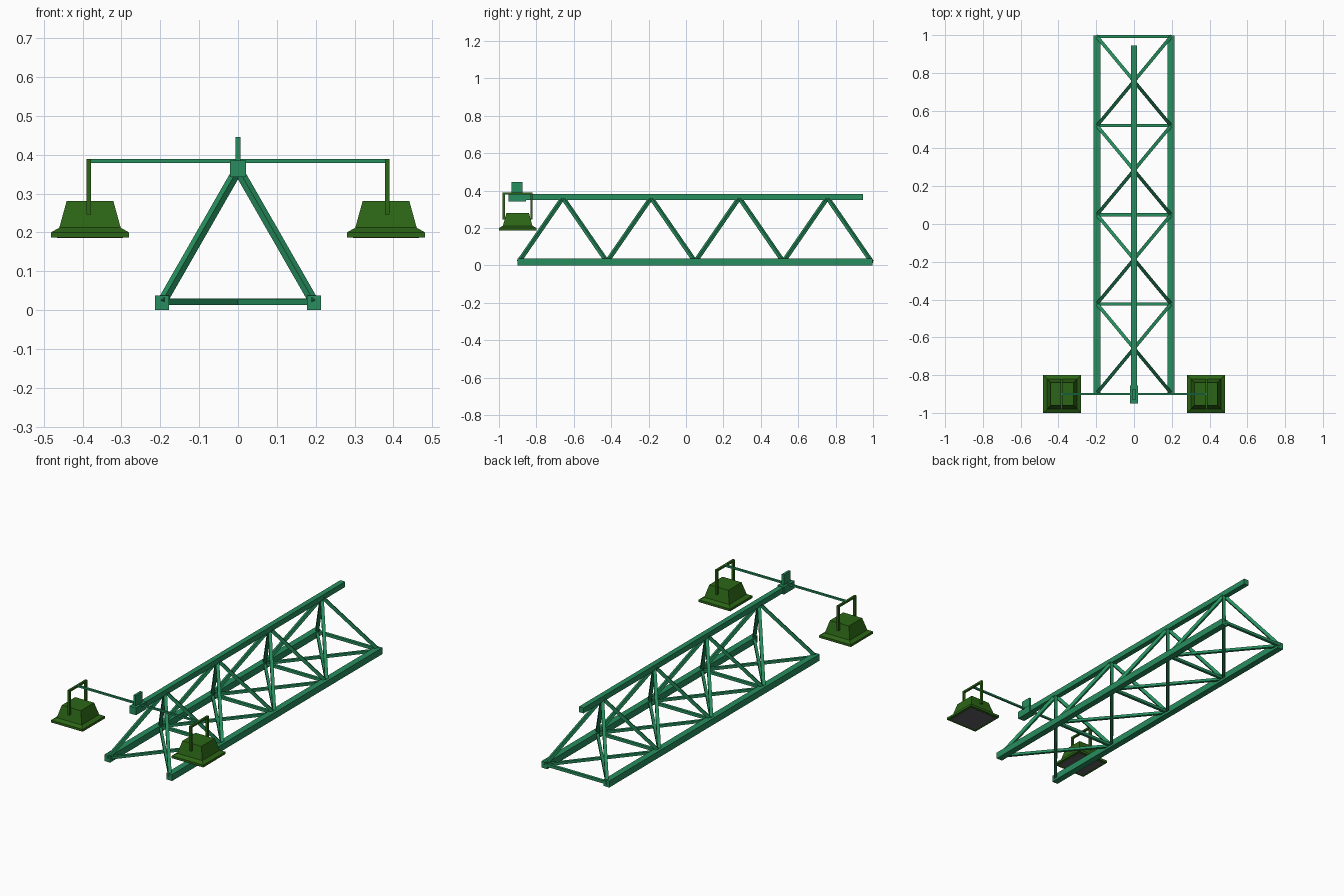
import bpy, bmesh
from mathutils import Vector, Matrix

if "Cube" in bpy.data.objects:
    bpy.data.objects.remove(bpy.data.objects["Cube"])


def material(name, rgb):
    m = bpy.data.materials.new(name)
    m.diffuse_color = (*rgb, 1)
    m.use_nodes = True
    m.node_tree.nodes["Principled BSDF"].inputs["Base Color"].default_value = m.diffuse_color
    return m


TRUSS = material("truss_green", (0.02, 0.27, 0.11))
LAMP = material("lamp_green", (0.025, 0.13, 0.008))
GLASS = material("lamp_glass", (0.12, 0.12, 0.13))


def finish(name, bm, mat):
    bmesh.ops.recalc_face_normals(bm, faces=bm.faces)
    me = bpy.data.meshes.new(name)
    bm.to_mesh(me)
    bm.free()
    me.materials.append(mat)
    ob = bpy.data.objects.new(name, me)
    bpy.context.collection.objects.link(ob)
    return ob


def add_box(bm, lo, hi):
    lo, hi = Vector(lo), Vector(hi)
    bmesh.ops.create_cube(bm, size=1, matrix=Matrix.Translation((lo + hi) / 2)
                          @ Matrix.Diagonal((*(hi - lo), 1)))


def add_bar(bm, a, b, t):
    a, b = Vector(a), Vector(b)
    d = b - a
    rot = d.to_track_quat('Z', 'Y').to_matrix().to_4x4()
    bmesh.ops.create_cube(bm, size=1, matrix=Matrix.Translation((a + b) / 2) @ rot
                          @ Matrix.Diagonal((t, t, d.length, 1)))


def boxes(name, mat, *pairs):
    bm = bmesh.new()
    for lo, hi in pairs:
        add_box(bm, lo, hi)
    return finish(name, bm, mat)


X, ZB, ZT = 0.196, 0.02, 0.362          # chord positions
nodes = [-0.894 + i * 0.4715 for i in range(5)]

# Long chords
for side, s in (("left", -1), ("right", 1)):
    boxes(f"bottom_chord_{side}", TRUSS,
          ((s * X - 0.018, -0.9, 0), (s * X + 0.018, 0.998, 0.037)))
boxes("top_chord", TRUSS, ((-0.015, -0.94, 0.35), (0.015, 0.945, 0.381)))

# Sloping web bars between the bottom nodes and the top chord
bm = bmesh.new()
for y0, y1 in zip(nodes, nodes[1:]):
    for s in (-1, 1):
        for y in (y0, y1):
            add_bar(bm, (s * X, y, ZB), (0, (y0 + y1) / 2, ZT), 0.018)
finish("web_bars", bm, TRUSS)

# Floor bracing: cross bars and crossed diagonals
bm = bmesh.new()
for y in nodes[1:]:
    add_bar(bm, (-X, y, ZB + 0.002), (X, y, ZB + 0.002), 0.016)
for y0, y1 in zip(nodes, nodes[1:]):
    for s in (-1, 1):
        add_bar(bm, (-s * X, y0, ZB), (s * X, y1, ZB), 0.015)
finish("floor_bracing", bm, TRUSS)

# Clamp with upright plate, and the rod carrying the lamps
boxes("clamp", TRUSS,
      ((-0.021, -0.95, 0.343), (0.021, -0.855, 0.385)),
      ((-0.007, -0.933, 0.38), (0.007, -0.873, 0.445)))
boxes("lamp_rod", TRUSS, ((-0.385, -0.9055, 0.379), (0.385, -0.8945, 0.389)))

# Lamps: lofted square housing, glass underneath, U-shaped hanger
RINGS = [(0.1, 0.187), (0.1, 0.2), (0.079, 0.212), (0.06, 0.281)]
for side, s in (("left", -1), ("right", 1)):
    cx, cy = s * 0.381, -0.9
    bm = bmesh.new()
    rings = [[bm.verts.new((cx + i * h, cy + j * h, z))
              for i, j in ((-1, -1), (1, -1), (1, 1), (-1, 1))] for h, z in RINGS]
    for a, b in zip(rings, rings[1:]):
        for k in range(4):
            bm.faces.new((a[k], a[(k + 1) % 4], b[(k + 1) % 4], b[k]))
    bm.faces.new(rings[0])
    bm.faces.new(rings[-1])
    finish(f"lamp_housing_{side}", bm, LAMP)
    boxes(f"lamp_glass_{side}", GLASS,
          ((cx - 0.085, cy - 0.085, 0.186), (cx + 0.085, cy + 0.085, 0.19)))
    hx = s * 0.384
    boxes(f"lamp_hanger_{side}", LAMP,
          ((hx - 0.006, cy - 0.08, 0.378), (hx + 0.006, cy + 0.08, 0.389)),
          ((hx - 0.006, cy - 0.08, 0.246), (hx + 0.006, cy - 0.068, 0.378)),
          ((hx - 0.006, cy + 0.068, 0.246), (hx + 0.006, cy + 0.08, 0.378)))
